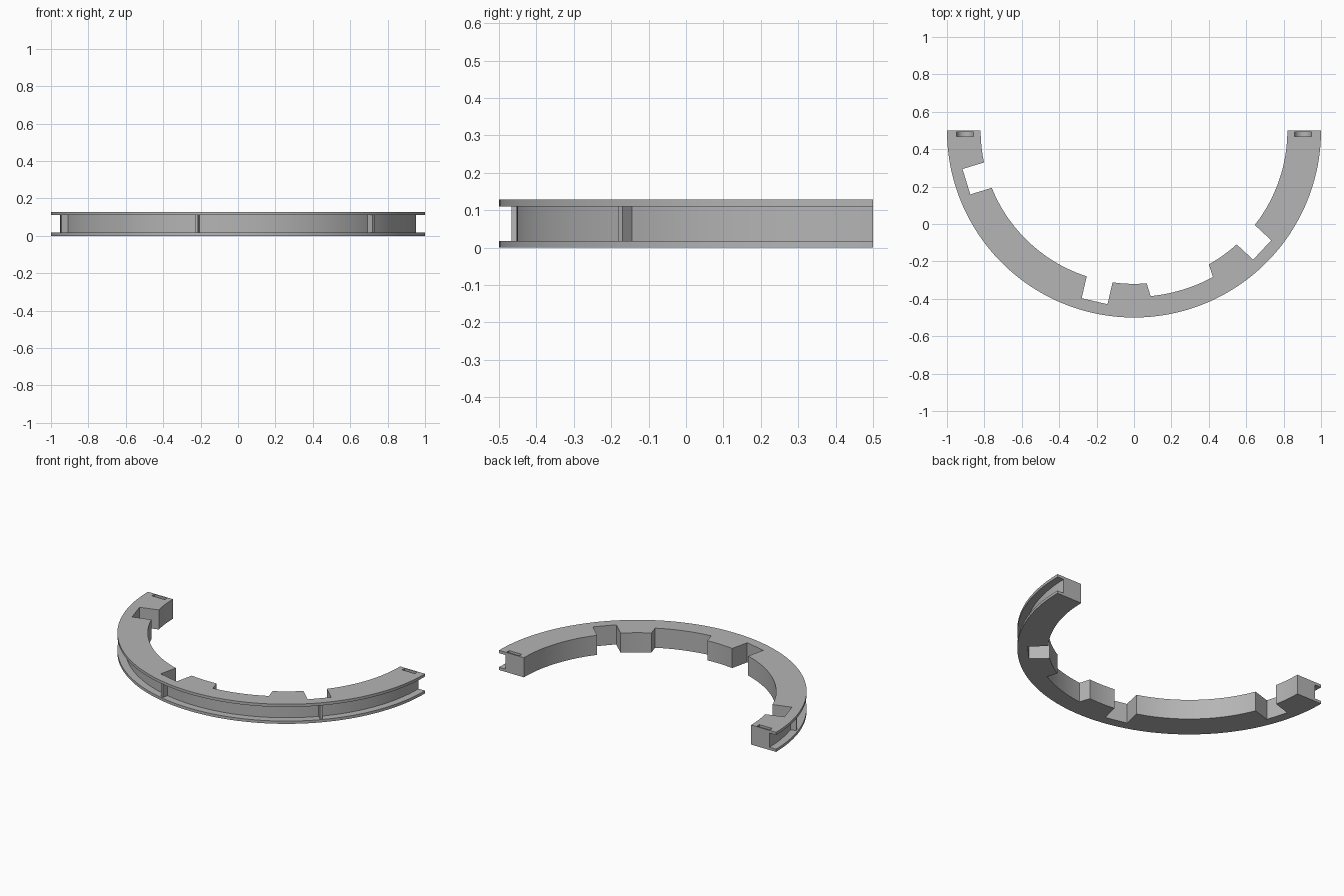
import bpy, bmesh, math
from mathutils import Matrix, Vector

cube = bpy.data.objects.get("Cube")
if cube:
    bpy.data.objects.remove(cube, do_unlink=True)

HEIGHT, FLANGE = 0.128, 0.018
OUTER, INNER, GROOVE = 1.0, 0.82, 0.953
CENTRE = Vector((0, 0.5, 0))
SEGMENTS = 120

grey = bpy.data.materials.new("plain grey")
grey.use_nodes = True
colour = (0.46, 0.46, 0.46, 1)
grey.diffuse_color = colour
grey.node_tree.nodes["Principled BSDF"].inputs["Base Color"].default_value = colour


def finish(name, bm):
    bmesh.ops.recalc_face_normals(bm, faces=bm.faces[:])
    mesh = bpy.data.meshes.new(name)
    bm.to_mesh(mesh)
    bm.free()
    mesh.materials.append(grey)
    obj = bpy.data.objects.new(name, mesh)
    bpy.context.collection.objects.link(obj)
    return obj


def prism(name, outline, low, high, matrix):
    """Extrude a flat outline from low to high, then place it."""
    bm = bmesh.new()
    face = bm.faces.new([bm.verts.new((x, y, low)) for x, y in outline])
    new = bmesh.ops.extrude_face_region(bm, geom=[face])["geom"]
    tops = [v for v in new if isinstance(v, bmesh.types.BMVert)]
    bmesh.ops.translate(bm, verts=tops, vec=(0, 0, high - low))
    bmesh.ops.transform(bm, matrix=matrix, verts=bm.verts[:])
    return finish(name, bm)


def around(degrees):
    """Local -y points outward at this angle from the front."""
    return Matrix.Translation(CENTRE) @ Matrix.Rotation(math.radians(degrees), 4, "Z")


def box(half, near, far):
    return [(-half, -far), (half, -far), (half, -near), (-half, -near)]


def cut(target, cutter):
    cutter.hide_render = True
    mod = target.modifiers.new("cut", "BOOLEAN")
    mod.operation, mod.solver, mod.object = "DIFFERENCE", "EXACT", cutter
    bpy.context.view_layer.objects.active = target
    bpy.ops.object.modifier_apply(modifier=mod.name)
    bpy.data.objects.remove(cutter, do_unlink=True)


# Half ring with a channel around its outer wall
profile = [(INNER, 0), (OUTER, 0), (OUTER, FLANGE), (GROOVE, FLANGE),
           (GROOVE, HEIGHT - FLANGE), (OUTER, HEIGHT - FLANGE),
           (OUTER, HEIGHT), (INNER, HEIGHT)]
bm = bmesh.new()
rings = []
for i in range(SEGMENTS + 1):
    a = math.pi * (i / SEGMENTS - 0.5)
    rings.append([bm.verts.new(CENTRE + Vector((r * math.sin(a), -r * math.cos(a), z)))
                  for r, z in profile])
n = len(profile)
for a, b in zip(rings, rings[1:]):
    for j in range(n):
        k = (j + 1) % n
        bm.faces.new((a[j], b[j], b[k], a[k]))
bm.faces.new(rings[0])
bm.faces.new(rings[-1])
ring = finish("half_ring", bm)

# Square notches in the inner wall, each with a thin rib in the channel behind it
for number, angle in enumerate((-73, -13, 47), 1):
    cut(ring, prism("notch_cutter", box(0.071, 0.7, 0.937), -0.1, 0.3, around(angle)))
    prism(f"channel_rib_{number}", box(0.008, GROOVE - 0.005, 0.99),
          FLANGE - 0.002, HEIGHT - FLANGE + 0.002, around(angle))

# Wide notch with a curved floor
half, floor = 0.174, 0.89
sweep = math.asin(half / floor)
arc = [(floor * math.sin(t), -floor * math.cos(t))
       for t in (sweep * (i / 10 - 1) for i in range(21))]
outline = arc + [(half, -0.7), (-half, -0.7)]
cut(ring, prism("wide_notch_cutter", outline, -0.1, 0.3, around(17)))

# Round-bottomed pockets open at the top near both ends
radius = 0.046
u_shape = [(radius * math.cos(t), radius * math.sin(t))
           for t in (math.pi * (1 + i / 20) for i in range(21))]
u_shape += [(radius, 0.2), (-radius, 0.2)]
for side in (-1, 1):
    place = Matrix.Translation((side * 0.903, 0, HEIGHT / 2)) @ Matrix.Rotation(math.pi / 2, 4, "X")
    cut(ring, prism("pocket_cutter", u_shape, -0.493, -0.468, place))

# Smooth the curved walls and keep the edges sharp
bpy.ops.object.select_all(action="DESELECT")
ring.select_set(True)
bpy.context.view_layer.objects.active = ring
bpy.ops.object.shade_smooth_by_angle(angle=math.radians(20))
